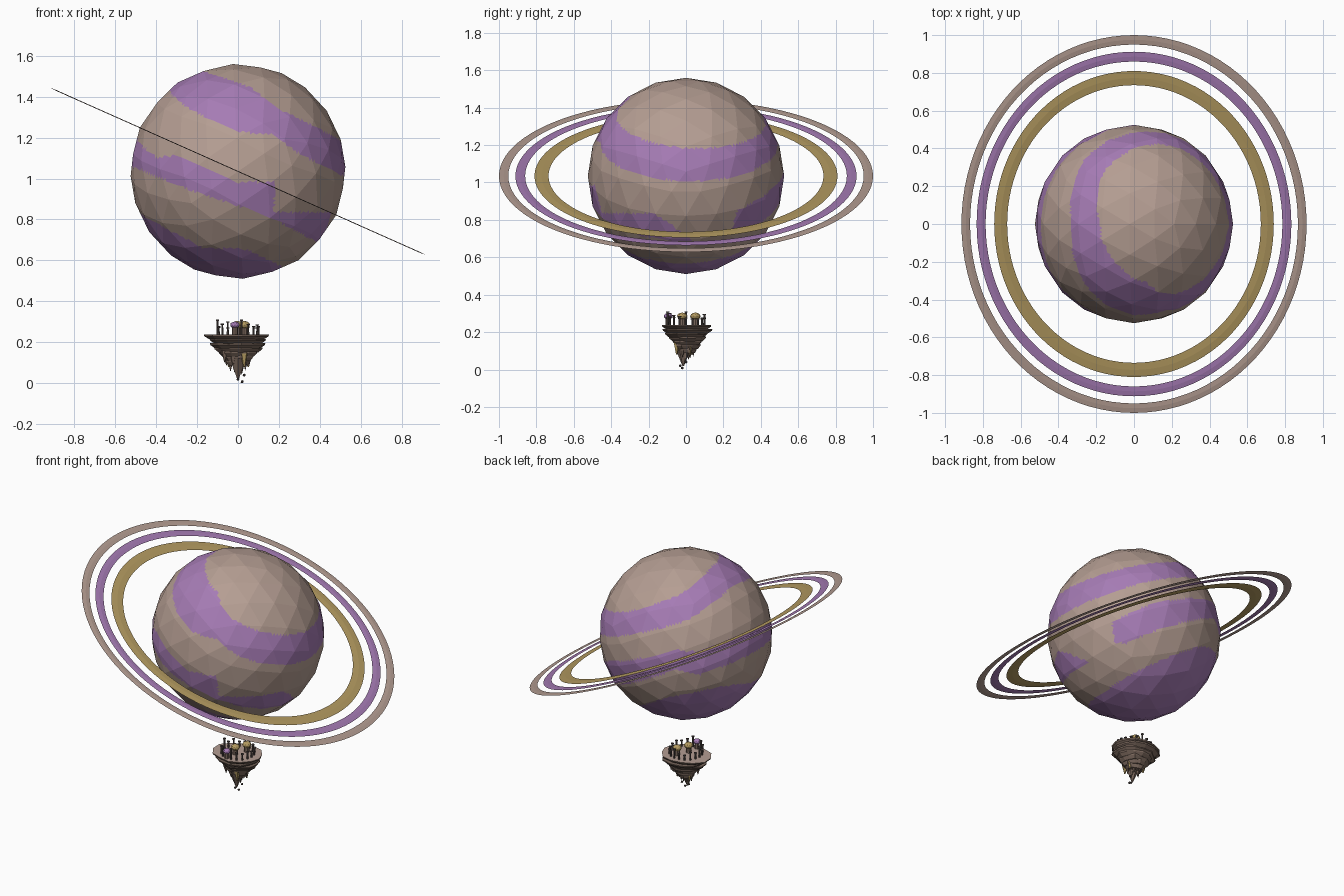
import bpy, bmesh, math, random
from mathutils import Matrix, Vector

random.seed(4)
cube = bpy.data.objects.get("Cube")
if cube:
    bpy.data.objects.remove(cube)


def material(name, r, g, b):
    m = bpy.data.materials.new(name)
    m.use_nodes = True
    m.diffuse_color = (r, g, b, 1)
    m.node_tree.nodes["Principled BSDF"].inputs["Base Color"].default_value = (r, g, b, 1)
    return m


TAN = material("dusty tan", 0.46, 0.34, 0.29)
PURPLE = material("soft purple", 0.38, 0.20, 0.46)
GOLD = material("muted gold", 0.46, 0.33, 0.12)
ROCK = material("brown rock", 0.20, 0.14, 0.11)
DARK = material("dark stone", 0.09, 0.07, 0.065)


def finish(name, bm, *mats):
    mesh = bpy.data.meshes.new(name)
    bmesh.ops.recalc_face_normals(bm, faces=bm.faces)
    bm.to_mesh(mesh)
    bm.free()
    for m in mats:
        mesh.materials.append(m)
    ob = bpy.data.objects.new(name, mesh)
    bpy.context.collection.objects.link(ob)
    return ob


TILT = Matrix.Translation((0, 0, 1.035)) @ Matrix.Rotation(math.radians(24), 4, "Y")


# Planet bands: edge heights along the tilted axis, by angle in degrees
def edge(points, a):
    pts = points + [(points[0][0] + 360, points[0][1])]
    for (a0, h0), (a1, h1) in zip(pts, pts[1:]):
        if a0 <= a <= a1:
            return h0 + (h1 - h0) * (a - a0) / (a1 - a0)
    return 0


HIGH_TOP = [(-180, .37), (-110, .40), (-80, .36), (0, .34), (90, .30), (135, .31)]
HIGH_LOW = [(-180, .23), (-130, .18), (-100, .175), (-80, .235), (-60, .20), (0, .185), (90, .175), (135, .16)]
MID_TOP = [(-180, -.05), (-140, -.10), (-128, -.055), (-88, -.05), (-69, .03), (-62, -.11), (-40, -.04),
           (-20, 0), (-10, -.05), (4, -.16), (29, -.12), (32, 0), (60, .03), (120, .02), (135, -.04)]
MID_LOW = [(-180, -.19), (-112, -.18), (-66, -.14), (-15, -.16), (4, -.16), (29, -.12), (36, -.15),
           (60, -.13), (115, -.10), (130, -.18)]
CAP_TOP = [(-180, -.38), (-90, -.41), (-60, -.33), (0, -.34), (45, -.31), (100, -.26), (140, -.30)]


def is_purple(c):
    a, h = math.degrees(math.atan2(c.y, c.x)), c.z
    return (edge(HIGH_LOW, a) < h < edge(HIGH_TOP, a)
            or edge(MID_LOW, a) < h < edge(MID_TOP, a) or h < edge(CAP_TOP, a))


bm = bmesh.new()
bmesh.ops.create_icosphere(bm, subdivisions=3, radius=0.525)
bmesh.ops.subdivide_edges(bm, edges=bm.edges[:], cuts=7, use_grid_fill=True)
for f in bm.faces:
    f.material_index = int(is_purple(f.calc_center_median()))
planet = finish("planet", bm, TAN, PURPLE)
planet.matrix_world = TILT


# Three flat rings, each a thin lathed section
def ring(name, inner, outer, mat, n=96):
    bm = bmesh.new()
    mid, t = (inner + outer) / 2, 0.002
    section = [(inner, 0), (mid, t), (outer, 0), (mid, -t)]
    loops = [[bm.verts.new((r * math.cos(a), r * math.sin(a), z)) for r, z in section]
             for a in (math.tau * i / n for i in range(n))]
    for i in range(n):
        p, q = loops[i - 1], loops[i]
        for j in range(4):
            bm.faces.new((p[j - 1], p[j], q[j], q[j - 1]))
    finish(name, bm, mat).matrix_world = TILT


ring("inner_ring", 0.735, 0.81, GOLD)
ring("middle_ring", 0.86, 0.912, PURPLE)
ring("outer_ring", 0.95, 1.0, TAN)


# Floating island: jagged tapering slabs stacked as terraces
def slab(bm, z, h, r, taper, n=13):
    rows = []
    jag = [random.uniform(0.86, 1.04) for _ in range(n)]
    for zz, rr in ((z, r), (z - h * 0.35, r * 0.98), (z - h, r * taper)):
        rows.append([bm.verts.new((rr * k * math.cos(math.tau * i / n),
                                   rr * k * 0.86 * math.sin(math.tau * i / n) + 0.008, zz))
                     for i, k in enumerate(jag)])
    bm.faces.new(rows[0])
    bm.faces.new(rows[2][::-1])
    for a, b in zip(rows, rows[1:]):
        for i in range(n):
            bm.faces.new((a[i - 1], a[i], b[i], b[i - 1]))


def cone(bm, x, y, z0, z1, r0, r1, n=5):
    bmesh.ops.create_cone(bm, cap_ends=True, segments=n, radius1=r0, radius2=r1, depth=z1 - z0,
                          matrix=Matrix.Translation((x, y, (z0 + z1) / 2)))


LAYERS = [(.238, .168), (.217, .155), (.196, .138), (.176, .12), (.156, .10), (.136, .082), (.114, .06)]
bm = bmesh.new()
for z, r in LAYERS:
    slab(bm, z, 0.026, r, 0.80)
for f in bm.faces:
    if f.normal.z > 0.9 or f.calc_center_median().z > 0.237:
        f.material_index = 1
finish("island_terraces", bm, ROCK, TAN)

# Hanging rock spikes, the longest near the middle
bm = bmesh.new()
cone(bm, 0.0, -0.015, 0.018, 0.12, 0.004, 0.045, 6)
for i in range(13):
    a, r = i * 2.4, 0.018 + 0.0048 * i
    x, y = r * math.cos(a), r * 0.85 * math.sin(a)
    tip = 0.025 + 0.9 * r + random.uniform(0, 0.02)
    cone(bm, x, y, tip, 0.10 + 0.8 * r, 0.001, 0.02, 5)
finish("island_spikes", bm, ROCK)

# Loose pebbles and gold seams below the island
bm = bmesh.new()
for x, y, z in ((0.02, -0.02, 0.008), (0.0, -0.03, 0.02), (0.03, 0.0, 0.04)):
    bmesh.ops.create_icosphere(bm, subdivisions=1, radius=0.008, matrix=Matrix.Translation((x, y, z)))
finish("pebbles", bm, DARK)
bm = bmesh.new()
for x, y in ((0.05, 0.02), (-0.045, 0.03), (0.03, -0.05)):
    cone(bm, x, y, 0.08, 0.15, 0.004, 0.02, 5)
finish("gold_seams", bm, GOLD)

# Ruined pillars standing around the island top
bm = bmesh.new()
for i in range(18):
    a = math.tau * i / 18
    x, y = 0.1 * math.cos(a), 0.1 * math.sin(a)
    h = random.uniform(0.265, 0.305)
    cone(bm, x, y, 0.236, h, 0.006, 0.005, 6)
    cone(bm, x, y, h, h + 0.006, 0.009, 0.009, 6)
finish("pillars", bm, DARK)


# Domed huts
def hut(name, x, y, r, mat):
    bm = bmesh.new()
    cone(bm, x, y, 0.236, 0.28, r * 0.6, r * 0.6, 8)
    finish(name + "_wall", bm, ROCK)
    bm = bmesh.new()
    bmesh.ops.create_icosphere(bm, subdivisions=2, radius=r, matrix=Matrix.Translation((x, y, 0.285))
                               @ Matrix.Diagonal((1, 1, 0.7, 1)))
    finish(name + "_dome", bm, mat)


hut("purple_hut", -0.015, -0.095, 0.024, PURPLE)
hut("front_gold_hut", -0.005, -0.02, 0.028, GOLD)
hut("back_gold_hut", 0.03, 0.05, 0.028, GOLD)
